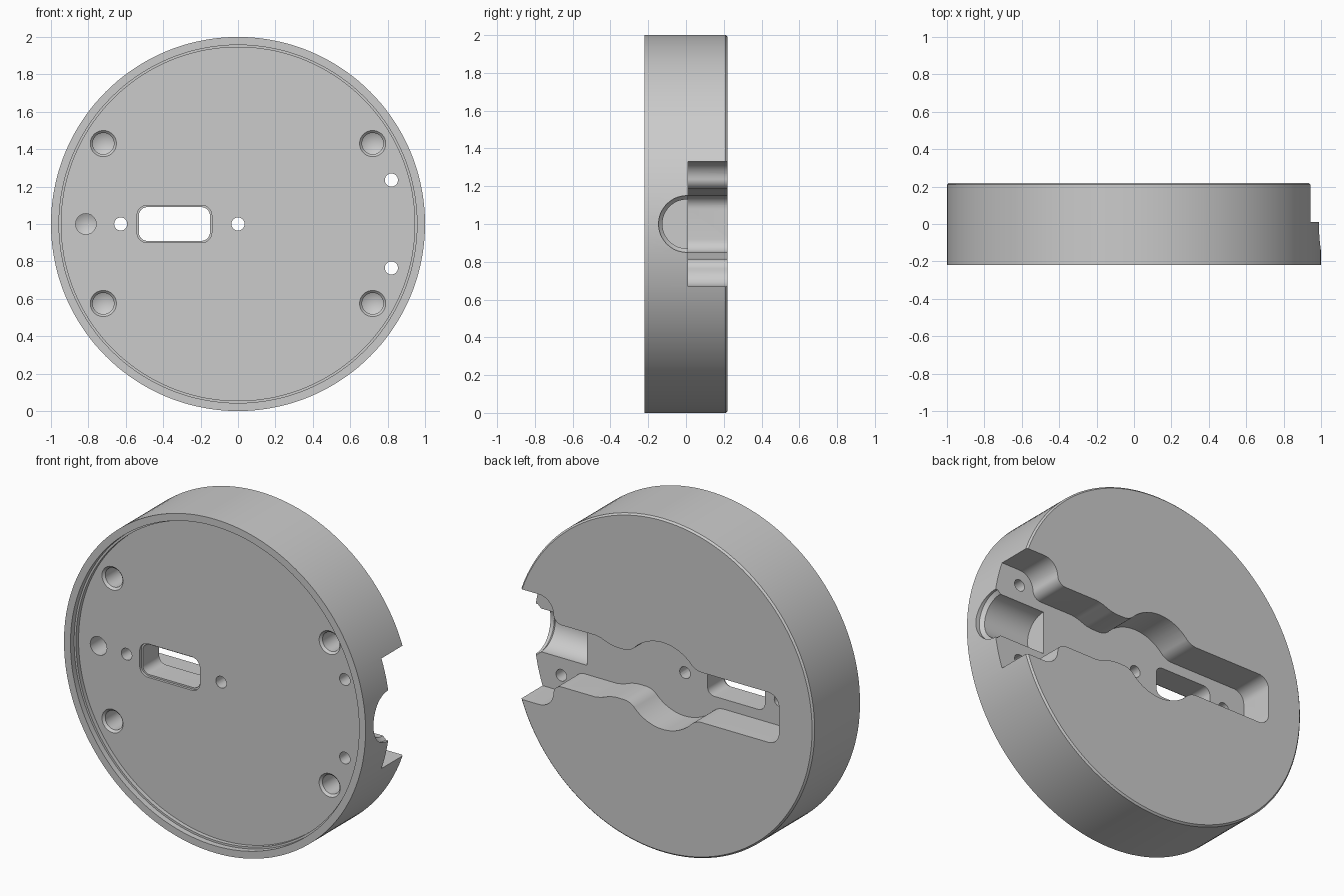
import bpy, bmesh
from math import sin, cos, pi, radians
from mathutils import Vector

if "Cube" in bpy.data.objects:
    bpy.data.objects.remove(bpy.data.objects["Cube"])

FLOOR = -0.16   # front recess floor (y)
SHELF = 0.01    # back channel floor (y)


def make(name, bm):
    bmesh.ops.recalc_face_normals(bm, faces=bm.faces)
    me = bpy.data.meshes.new(name)
    bm.to_mesh(me)
    bm.free()
    ob = bpy.data.objects.new(name, me)
    bpy.context.collection.objects.link(ob)
    return ob


def lathe(name, profile, place, seg):
    """Turn (radius, along) points; the first and last radius are 0."""
    bm = bmesh.new()
    rings = []
    for r, t in profile:
        n = 1 if r == 0 else seg
        rings.append([bm.verts.new(place(r * cos(2 * pi * i / seg), r * sin(2 * pi * i / seg), t))
                      for i in range(n)])
    for a, b in zip(rings, rings[1:]):
        for i in range(seg):
            j = (i + 1) % seg
            if len(a) == 1:
                bm.faces.new((a[0], b[i], b[j]))
            elif len(b) == 1:
                bm.faces.new((a[i], a[j], b[0]))
            else:
                bm.faces.new((a[i], a[j], b[j], b[i]))
    return make(name, bm)


def prism(name, pts, y0, y1):
    """Extrude an (x, z) outline along y."""
    bm = bmesh.new()
    f = bm.faces.new([bm.verts.new((x, y0, z)) for x, z in pts])
    ext = bmesh.ops.extrude_face_region(bm, geom=[f])
    vs = [g for g in ext["geom"] if isinstance(g, bmesh.types.BMVert)]
    bmesh.ops.translate(bm, verts=vs, vec=(0, y1 - y0, 0))
    return make(name, bm)


def arc(cx, cz, r, a0, a1, n=10):
    return [(cx + r * cos(radians(a0 + (a1 - a0) * i / n)),
             cz + r * sin(radians(a0 + (a1 - a0) * i / n))) for i in range(n + 1)]


def rounded_rect(x0, x1, z0, z1, r):
    return (arc(x1 - r, z1 - r, r, 0, 90) + arc(x0 + r, z1 - r, r, 90, 180)
            + arc(x0 + r, z0 + r, r, 180, 270) + arc(x1 - r, z0 + r, r, 270, 360))


def along_y(x, z):
    return lambda u, v, t: Vector((x + u, t, z + v))


def along_x(y, z):
    return lambda u, v, t: Vector((t, y + u, z + v))


# Round body with stepped front recess and softened back edge
body = lathe("round_base", [(0, FLOOR), (0.945, FLOOR), (0.945, -0.185), (0.957, -0.185),
                            (0.957, -0.22), (1, -0.22), (1, 0.21), (0.99, 0.22), (0, 0.22)],
             along_y(0, 1), 144)
cutters = []

# Back channel: wide mouth, neck, round bulge and rounded end, mirrored about z = 1
half = [(1.1, 0.33)]
half += arc(0.82, 0.235, 0.095, 90, 180)
half += arc(0.67, 0.24, 0.055, 0, -90)
half += [(0.45, 0.185), (0.41, 0.178), (0.35, 0.156), (0.31, 0.15)]
half += arc(0.259, 0.25, 0.1, -90, -136)
half += arc(0, 0, 0.26, 45, 135, 24)
half += arc(-0.259, 0.25, 0.1, -44, -90)
half += arc(-0.70, 0.08, 0.07, 90, 180)
outline = [(x, 1 + h) for x, h in half] + [(x, 1 - h) for x, h in reversed(half)]
cutters.append(prism("channel_cutter", outline, SHELF, 0.4))

# Cable entry: half-round groove from the side with a flared mouth
cutters.append(lathe("cable_cutter", [(0, 0.65), (0.13, 0.65), (0.13, 0.955), (0.15, 0.975),
                                      (0.15, 1.1), (0, 1.1)], along_x(0.005, 1), 64))

# Through window with a small step at the front
cutters.append(prism("window_cutter", rounded_rect(-0.53, -0.15, 0.91, 1.09, 0.045), -0.3, 0.1))
cutters.append(prism("window_step_cutter", rounded_rect(-0.54, -0.14, 0.90, 1.10, 0.055), -0.3, -0.145))

# Small through holes into the channel
for x, z in [(0, 1), (-0.627, 1), (0.82, 1.235), (0.82, 0.765)]:
    cutters.append(lathe("small_hole_cutter", [(0, -0.3), (0.035, -0.3), (0.035, 0.1), (0, 0.1)],
                         along_y(x, z), 32))

# Four chamfered blind holes with cone bottoms
for x in (-0.72, 0.72):
    for z in (0.575, 1.43):
        cutters.append(lathe("blind_hole_cutter", [(0, -0.3), (0.07, -0.3), (0.07, FLOOR),
                                                   (0.057, FLOOR + 0.013), (0.057, 0.02), (0, 0.05)],
                             along_y(x, z), 40))

# Single blind locating hole
cutters.append(lathe("locating_hole_cutter", [(0, -0.3), (0.055, -0.3), (0.055, -0.04), (0, -0.01)],
                     along_y(-0.813, 1), 40))

# Cut everything and bake the result
for c in cutters:
    m = body.modifiers.new(c.name, 'BOOLEAN')
    m.operation = 'DIFFERENCE'
    m.solver = 'EXACT'
    m.object = c
    c.hide_render = True
bpy.context.view_layer.update()
dg = bpy.context.evaluated_depsgraph_get()
baked = bpy.data.meshes.new_from_object(body.evaluated_get(dg))
body.modifiers.clear()
body.data = baked
for c in cutters:
    bpy.data.objects.remove(c, do_unlink=True)

bpy.context.view_layer.objects.active = body
body.select_set(True)
bpy.ops.object.shade_smooth_by_angle(angle=radians(25))
